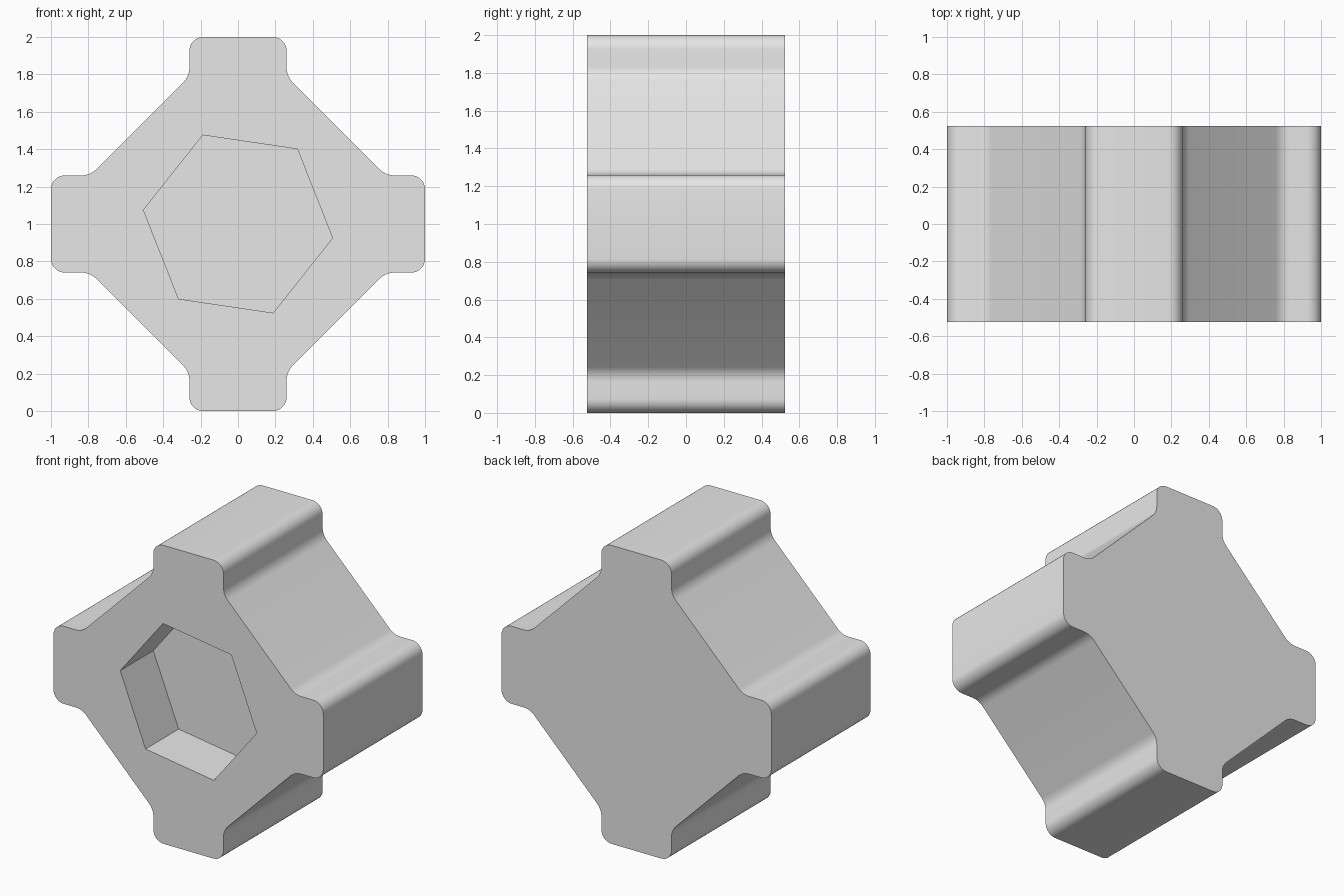
import bpy, bmesh, math
from mathutils import Vector, Matrix

cube = bpy.data.objects.get("Cube")
if cube:
    bpy.data.objects.remove(cube, do_unlink=True)

HALF_DEPTH = 0.525
ARM = 0.26            # half width of each arm
DIAGONAL = 1.05       # x + z along the sloping sides
POCKET_DEPTH = 0.35

grey = bpy.data.materials.new("light grey")
grey.use_nodes = True
grey.diffuse_color = (0.8, 0.8, 0.8, 1)
grey.node_tree.nodes["Principled BSDF"].inputs["Base Color"].default_value = (0.8, 0.8, 0.8, 1)


def fillet(prev, corner, nxt, radius, steps=8):
    """Points of a round arc replacing one corner of a profile."""
    a, b = (prev - corner).normalized(), (nxt - corner).normalized()
    half = a.angle(b) / 2
    centre = corner + (a + b).normalized() * radius / math.sin(half)
    start = corner + a * radius / math.tan(half) - centre
    end = corner + b * radius / math.tan(half) - centre
    sweep = start.angle_signed(end)
    return [centre + Matrix.Rotation(-sweep * i / steps, 2) @ start
            for i in range(steps + 1)]


def prism(name, points, y0, y1):
    """Extrude an x-z outline from y0 to y1."""
    bm = bmesh.new()
    face = bm.faces.new([bm.verts.new((p.x, y0, p.y + 1)) for p in points])
    side = bmesh.ops.extrude_face_region(bm, geom=[face])["geom"]
    moved = [v for v in side if isinstance(v, bmesh.types.BMVert)]
    bmesh.ops.translate(bm, verts=moved, vec=(0, y1 - y0, 0))
    bmesh.ops.recalc_face_normals(bm, faces=bm.faces)
    mesh = bpy.data.meshes.new(name)
    bm.to_mesh(mesh)
    bm.free()
    mesh.materials.append(grey)
    obj = bpy.data.objects.new(name, mesh)
    bpy.context.collection.objects.link(obj)
    return obj


# Outline of the four-armed block: one arm repeated by quarter turns
arm = [(Vector((1, -ARM)), 0.075), (Vector((1, ARM)), 0.075),
       (Vector((DIAGONAL - ARM, ARM)), 0.11), (Vector((ARM, DIAGONAL - ARM)), 0.11)]
corners = []
for q in range(4):
    turn = Matrix.Rotation(q * math.pi / 2, 2)
    corners += [(turn @ p, r) for p, r in arm]
outline = []
for i, (p, r) in enumerate(corners):
    outline += fillet(corners[i - 1][0], p, corners[(i + 1) % len(corners)][0], r)
body = prism("cross_block", outline, -HALF_DEPTH, HALF_DEPTH)

# Twisted hexagonal pocket in the front
hexagon = [Vector((0.511 * math.cos(a), 0.511 * math.sin(a)))
           for a in (math.radians(60 * i - 8.4) for i in range(6))]
cutter = prism("pocket_cutter", hexagon, -HALF_DEPTH - 0.1, -HALF_DEPTH + POCKET_DEPTH)
cutter.hide_render = True
cut = body.modifiers.new("pocket", "BOOLEAN")
cut.operation = "DIFFERENCE"
cut.solver = "EXACT"
cut.object = cutter

# Bake the cut, drop the cutter and smooth only the rounded corners
bpy.ops.object.select_all(action="DESELECT")
body.select_set(True)
bpy.context.view_layer.objects.active = body
bpy.ops.object.modifier_apply(modifier=cut.name)
bpy.data.objects.remove(cutter, do_unlink=True)
bpy.ops.object.shade_smooth_by_angle(angle=math.radians(30))
